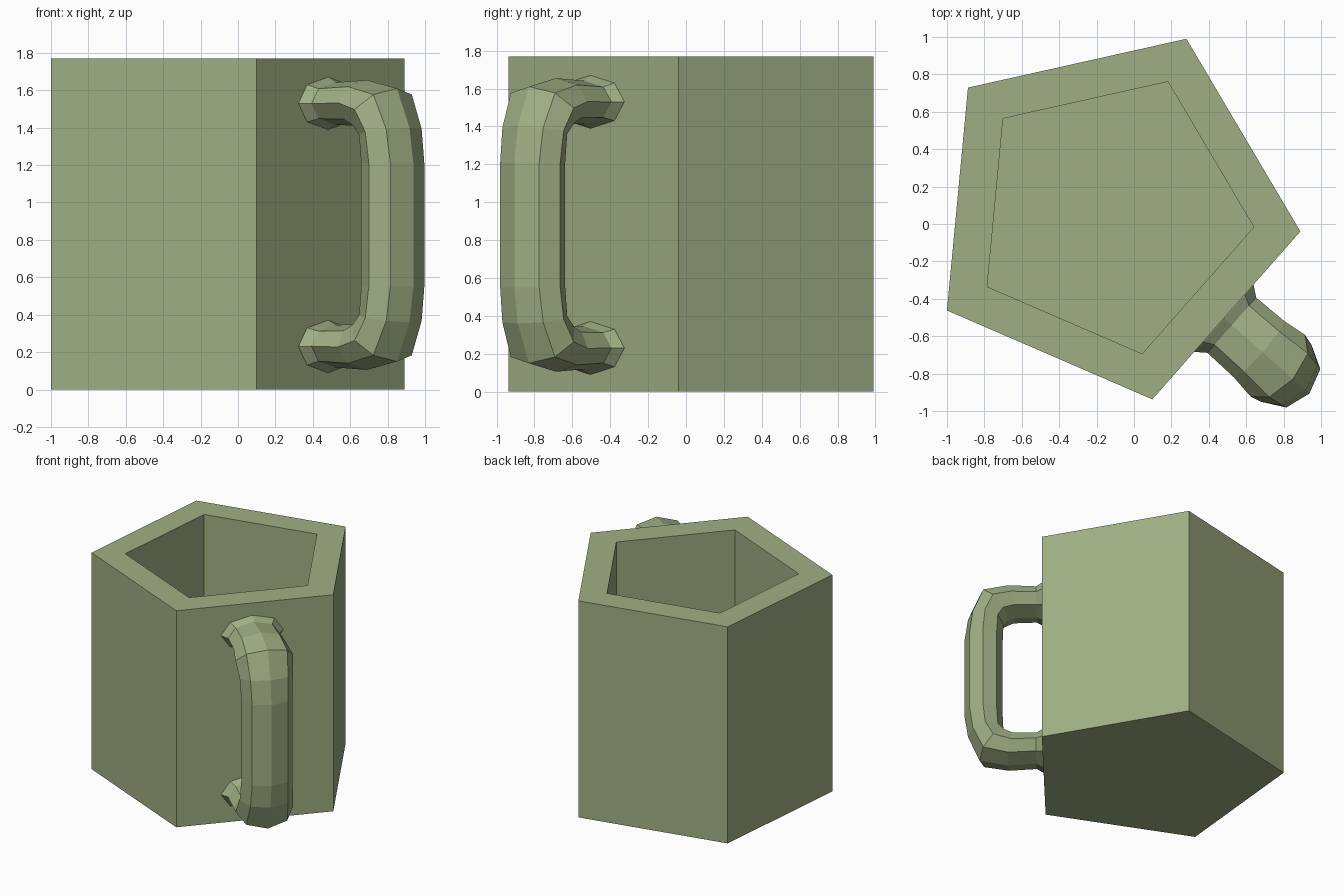
import bpy, bmesh, math
from mathutils import Vector

if "Cube" in bpy.data.objects:
    bpy.data.objects.remove(bpy.data.objects["Cube"])

CENTRE = Vector((-0.124, 0.056, 0))
TURN = math.radians(-5.4)
HEIGHT = 1.77

green = bpy.data.materials.new("sage_green")
green.diffuse_color = (0.35, 0.43, 0.23, 1)
green.use_nodes = True
green.node_tree.nodes["Principled BSDF"].inputs["Base Color"].default_value = green.diffuse_color


def skin(name, rings):
    """Bridge rings of points in order and cap both ends."""
    bm = bmesh.new()
    loops = [[bm.verts.new(p) for p in ring] for ring in rings]
    n = len(loops[0])
    for a, b in zip(loops, loops[1:]):
        for i in range(n):
            j = (i + 1) % n
            bm.faces.new((a[i], a[j], b[j], b[i]))
    bm.faces.new(loops[0][::-1])
    bm.faces.new(loops[-1])
    bmesh.ops.recalc_face_normals(bm, faces=bm.faces)
    mesh = bpy.data.meshes.new(name)
    bm.to_mesh(mesh)
    bm.free()
    mesh.materials.append(green)
    obj = bpy.data.objects.new(name, mesh)
    bpy.context.collection.objects.link(obj)
    return obj


def pentagon(r, z):
    angles = [TURN + i * math.tau / 5 for i in range(5)]
    return [CENTRE + Vector((r * math.cos(a), r * math.sin(a), z)) for a in angles]


# Five-sided cup: outer wall, flat rim, inner wall and floor
skin("cup", [pentagon(1.018, 0), pentagon(1.018, HEIGHT),
             pentagon(0.768, HEIGHT), pentagon(0.768, 0.2)])

# Handle: eight-sided oval sections along a rounded C, standing out from one wall
out = Vector((math.cos(TURN - math.pi / 5), math.sin(TURN - math.pi / 5), 0))
side = Vector((-out.y, out.x, 0))
MID_Z = 0.88
# outer (distance, z), inner (distance, z), half width
upper = [
    ((0.76, 1.67), (0.76, 1.39), 0.238),
    ((0.826, 1.67), (0.826, 1.39), 0.238),
    ((0.88, 1.642), (0.88, 1.415), 0.197),
    ((1.10, 1.655), (1.05, 1.41), 0.202),
    ((1.316, 1.61), (1.10, 1.385), 0.22),
    ((1.405, 1.40), (1.133, 1.355), 0.203),
    ((1.433, 1.21), (1.139, 1.21), 0.194),
]
lower = [((o[0], 2 * MID_Z - o[1]), (i[0], 2 * MID_Z - i[1]), w)
         for o, i, w in reversed(upper)]


def section(outer, inner, w):
    o = Vector((outer[0], outer[1]))
    n = Vector((inner[0], inner[1]))
    mid, half = (o + n) / 2, (o - n) / 2
    points = []
    for k in range(8):
        a = k * math.tau / 8
        p = mid + half * math.cos(a)
        points.append(CENTRE + out * p.x + side * (w * math.sin(a) - 0.02)
                      + Vector((0, 0, p.y)))
    return points


skin("handle", [section(*s) for s in upper + lower])
